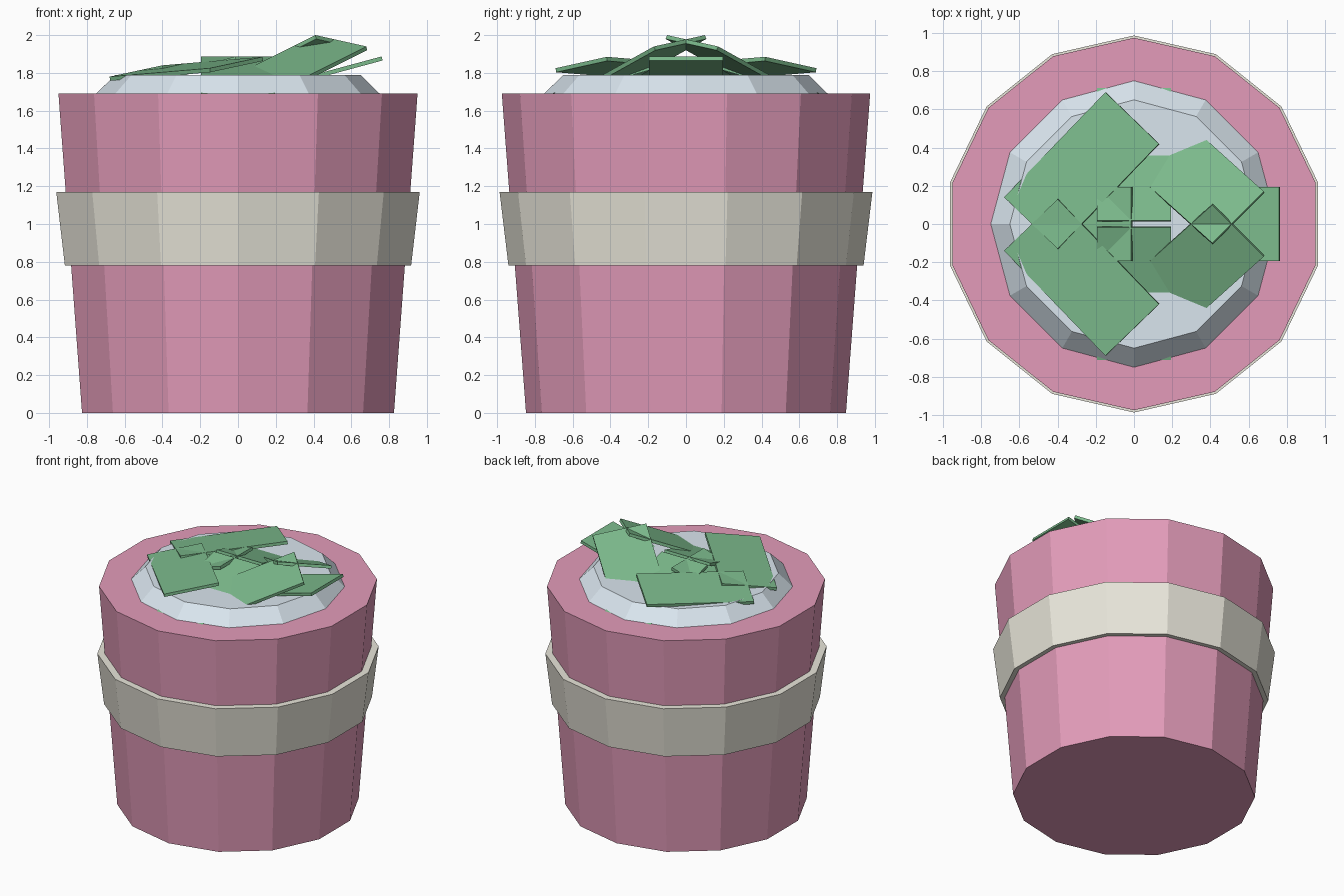
import bpy, bmesh, math
from mathutils import Vector

if "Cube" in bpy.data.objects:
    bpy.data.objects.remove(bpy.data.objects["Cube"])


def material(name, rgb):
    m = bpy.data.materials.new(name)
    m.diffuse_color = (*rgb, 1)
    m.use_nodes = True
    m.node_tree.nodes["Principled BSDF"].inputs["Base Color"].default_value = m.diffuse_color
    return m


PINK = material("pink", (0.77, 0.33, 0.49))
CREAM = material("cream", (0.81, 0.79, 0.70))
ICE = material("pale_blue", (0.70, 0.79, 0.86))
GREEN = material("leaf_green", (0.20, 0.49, 0.26))


def finish(name, bm, mat):
    bmesh.ops.recalc_face_normals(bm, faces=bm.faces)
    me = bpy.data.meshes.new(name)
    bm.to_mesh(me)
    bm.free()
    me.materials.append(mat)
    ob = bpy.data.objects.new(name, me)
    bpy.context.collection.objects.link(ob)
    return ob


def lathe(name, profile, sides, mat, closed=False):
    """Turn an (r, z) profile; closed joins last to first, otherwise ends are capped."""
    bm = bmesh.new()
    rings = []
    for r, z in profile:
        angles = [math.pi / 2 + 2 * math.pi * i / sides for i in range(sides)]
        rings.append([bm.verts.new((r * math.cos(a), r * math.sin(a), z)) for a in angles])
    pairs = list(zip(rings, rings[1:]))
    if closed:
        pairs.append((rings[-1], rings[0]))
    else:
        bm.faces.new(rings[0])
        bm.faces.new(rings[-1])
    for a, b in pairs:
        for i in range(sides):
            j = (i + 1) % sides
            bm.faces.new((a[i], a[j], b[j], b[i]))
    return finish(name, bm, mat)


def leaf(name, corner, u, v, mirror=False, thick=0.022):
    """Thin slab: top face spanned by u and v from corner, optionally flipped in y."""
    p, u, v = Vector(corner), Vector(u), Vector(v)
    n = u.cross(v).normalized()
    down = n * (-thick if n.z > 0 else thick)
    bm = bmesh.new()
    top = [bm.verts.new(q) for q in (p, p + u, p + u + v, p + v)]
    face = bm.faces.new(top)
    ext = bmesh.ops.extrude_face_region(bm, geom=[face], use_keep_orig=True)
    low = [g for g in ext["geom"] if isinstance(g, bmesh.types.BMVert)]
    bmesh.ops.translate(bm, verts=low, vec=down)
    if mirror:
        for w in bm.verts:
            w.co.y *= -1
    return finish(name, bm, GREEN)


# Tapered pot, band around it and the shallow mound on top
lathe("cup_body", [(0.847, 0), (0.975, 1.69)], 14, PINK)
lathe("cup_band", [(0.94, 0.78), (0.987, 1.17), (0.93, 1.17), (0.90, 0.78)], 14, CREAM, True)
lathe("ice_top", [(0.75, 1.685), (0.75, 1.69), (0.65, 1.79)], 12, ICE)

# Leaf pairs mirrored front to back
for side, flip in (("back", False), ("front", True)):
    leaf("left_leaf_" + side, (-0.15, 0.69, 1.825), (0.28, -0.27, 0.06), (-0.53, -0.55, -0.045), flip)
    leaf("right_leaf_" + side, (0.41, -0.10, 2.0), (0.27, 0.27, -0.06), (-0.54, 0.486, -0.27), flip)
    leaf("middle_leaf_" + side, (-0.195, 0.018, 1.887), (0.39, 0, 0), (0, 0.74, -0.21), flip)

# Leaves on the centre line, sloping down to the left
leaf("outer_leaf", (0.76, -0.195, 1.887), (0, 0.39, 0), (-0.74, 0, -0.20))
leaf("inner_leaf", (-0.015, -0.195, 1.887), (0, 0.39, 0), (-0.73, 0, -0.21))
